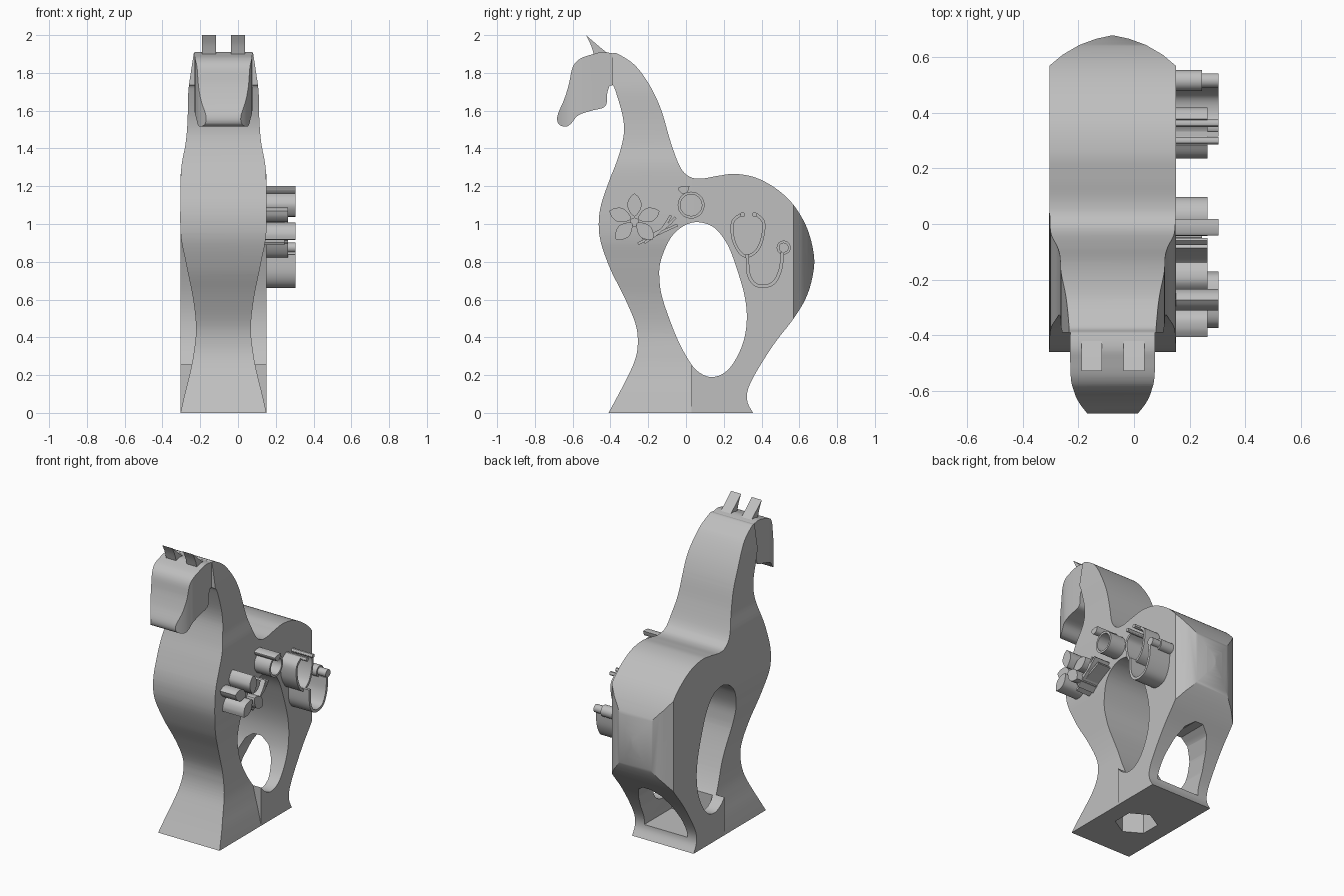
import bpy, bmesh, math
from mathutils import Vector

CX = -0.077          # middle of the body thickness
SIDE = 0.15          # face that carries the raised motifs

if "Cube" in bpy.data.objects:
    bpy.data.objects.remove(bpy.data.objects["Cube"], do_unlink=True)

grey = bpy.data.materials.new("plain grey")
grey.use_nodes = True
grey.diffuse_color = (0.52, 0.52, 0.52, 1)
grey.node_tree.nodes["Principled BSDF"].inputs["Base Color"].default_value = (0.52, 0.52, 0.52, 1)


def spline(pts, closed=True, steps=6):
    """Smooth path through the points; a repeated point makes a corner."""
    n, out = len(pts), []
    at = lambda i: Vector(pts[i % n] if closed else pts[min(max(i, 0), n - 1)])
    for i in range(n if closed else n - 1):
        a, b, c, d = at(i - 1), at(i), at(i + 1), at(i + 2)
        if b == c:
            continue
        for k in range(steps):
            t = k / steps
            p = b + (c - a) * t / 2 + (a - b * 2.5 + c * 2 - d / 2) * t * t
            p += (b * 1.5 - a / 2 - c * 1.5 + d / 2) * t ** 3
            out.append(p)
    if not closed:
        out.append(at(n - 1))
    return out


def mirrored(half):
    """Close an outline given as (half width, height) about the body centre."""
    return [(CX + w, v) for w, v in half] + [(CX - w, v) for w, v in reversed(half)]


def to_object(name, bm):
    bmesh.ops.recalc_face_normals(bm, faces=bm.faces)
    mesh = bpy.data.meshes.new(name)
    bm.to_mesh(mesh)
    bm.free()
    mesh.materials.append(grey)
    obj = bpy.data.objects.new(name, mesh)
    bpy.context.collection.objects.link(obj)
    return obj


def prism(name, outline, axis, a, b):
    """Extrude a flat outline along one axis from a to b."""
    place = {"x": lambda u, v, d: (d, u, v), "y": lambda u, v, d: (u, d, v),
             "z": lambda u, v, d: (u, v, d)}[axis]
    bm = bmesh.new()
    near = [bm.verts.new(place(u, v, a)) for u, v in outline]
    far = [bm.verts.new(place(u, v, b)) for u, v in outline]
    bm.faces.new(near)
    bm.faces.new(far)
    for i in range(len(near)):
        bm.faces.new((near[i - 1], near[i], far[i], far[i - 1]))
    return to_object(name, bm)


def ribbon(name, path, width, top, closed=False):
    """Raised band of constant width following a path on the side face."""
    bm, n, rows = bmesh.new(), len(path), []
    for i, p in enumerate(path):
        q = path[(i + 1) % n] if closed or i < n - 1 else p
        d = (q - (path[i - 1] if closed or i else p)).normalized()
        off = Vector((-d.y, d.x)) * width / 2
        rows.append([bm.verts.new((x, *e)) for x, e in (
            (SIDE - 0.01, p - off), (top, p - off), (top, p + off), (SIDE - 0.01, p + off))])
    for i in range(0 if closed else 1, n):
        for k in range(4):
            bm.faces.new((rows[i - 1][k - 1], rows[i - 1][k], rows[i][k], rows[i][k - 1]))
    if not closed:
        bm.faces.new(rows[0])
        bm.faces.new(rows[-1])
    return to_object(name, bm)


def circle(y, z, r, n=32):
    return [Vector((y + r * math.cos(math.tau * i / n), z + r * math.sin(math.tau * i / n)))
            for i in range(n)]


def combine(obj, other, operation):
    """Apply a boolean and drop the helper."""
    mod = obj.modifiers.new("cut", "BOOLEAN")
    mod.operation, mod.object, mod.solver = operation, other, "EXACT"
    graph = bpy.context.evaluated_depsgraph_get()
    mesh = bpy.data.meshes.new_from_object(obj.evaluated_get(graph))
    obj.modifiers.clear()
    obj.data = mesh
    bpy.data.objects.remove(other, do_unlink=True)


# Body and neck silhouette
body = prism("body", spline([
    (-.41, 0), (-.41, 0), (-.33, .15), (-.27, .28), (-.255, .38), (-.27, .48), (-.33, .62),
    (-.4, .76), (-.45, .9), (-.462, 1), (-.45, 1.1), (-.41, 1.22), (-.36, 1.35), (-.33, 1.47),
    (-.335, 1.57), (-.375, 1.71), (-.39, 1.735), (-.39, 1.735), (-.39, 1.904), (-.39, 1.904),
    (-.36, 1.9), (-.27, 1.84), (-.19, 1.73), (-.13, 1.6), (-.08, 1.43), (-.03, 1.3), (.02, 1.25),
    (.08, 1.24), (.17, 1.255), (.26, 1.265), (.37, 1.245), (.48, 1.185), (.57, 1.1), (.64, .98),
    (.675, .85), (.675, .75), (.64, .62), (.57, .5), (.47, .37), (.38, .23), (.33, .13),
    (.325, .06), (.355, 0), (.355, 0)]), "x", -.4, .25)

# Front trim narrows the leg and neck, rear trim rounds the rump
front = prism("front_trim", mirrored([(.2275, -.05)] + spline([
    (.2275, 0), (.205, .1), (.18, .2), (.16, .3), (.145, .44), (.16, .6),
    (.2, .8), (.2265, .95), (.2275, 1.15), (.223, 1.3), (.2, 1.43), (.19, 1.55), (.186, 1.7),
    (.17, 1.82), (.153, 1.93)], False)), "y", -1, .04)
rear = prism("rear_trim", mirrored([
    (.2278, .03), (.2278, .57), (.18, .61), (.12, .645), (.06, .667), (.001, .68)]), "z", -.1, 1.5)
combine(front, rear, "UNION")
combine(body, front, "INTERSECT")

# Side opening, rear arch and base pocket
combine(body, prism("side_opening", spline([
    (.06, 1.01), (-.02, .985), (-.085, .92), (-.135, .8), (-.14, .7), (-.12, .59), (-.045, .39),
    (.03, .255), (.085, .205), (.14, .19), (.2, .21), (.255, .27), (.305, .38), (.322, .5),
    (.31, .62), (.27, .76), (.22, .89), (.15, .98)]), "x", -1, 1), "DIFFERENCE")
combine(body, prism("rear_arch", mirrored([
    (.16, .08), (.15, .22), (.125, .32), (.085, .4), (.03, .44)]), "y", .035, 1), "DIFFERENCE")
pocket = [(CX + .13 * math.sin(math.tau * i / 6), -.07 + .13 * math.cos(math.tau * i / 6))
          for i in range(6)]
combine(body, prism("base_pocket", pocket, "z", -.1, .15), "DIFFERENCE")

# Head with rounded muzzle
head = prism("head", spline([
    (-.37, 1.75), (-.37, 1.75), (-.39, 1.735), (-.405, 1.73), (-.417, 1.69), (-.42, 1.64),
    (-.44, 1.615), (-.5, 1.6), (-.57, 1.575), (-.61, 1.53), (-.64, 1.515), (-.675, 1.53),
    (-.68, 1.575), (-.645, 1.66), (-.62, 1.74), (-.6, 1.83), (-.56, 1.875), (-.49, 1.9),
    (-.44, 1.91), (-.37, 1.9), (-.37, 1.9)]), "x", -.4, .25)
combine(head, prism("muzzle_trim", mirrored(spline([
    (.152, -.3), (.152, -.53), (.14, -.6), (.12, -.645), (.085, -.69)], False)), "z", 1, 2),
    "INTERSECT")
combine(body, head, "UNION")

# Ears
for name, x in (("right_ear", -.19), ("left_ear", -.037)):
    prism(name, spline([(-.53, 2), (-.53, 2), (-.505, 1.95), (-.485, 1.89), (-.485, 1.89),
                        (-.41, 1.9), (-.41, 1.9), (-.46, 1.94)]), "x", x, x + .074)

# Flower: five petals, centre and three pods
for i, (angle, top) in enumerate(((90, .305), (20, .265), (160, .265), (226, .305), (314, .305))):
    along = Vector((math.cos(math.radians(angle)), math.sin(math.radians(angle))))
    across = Vector((-along.y, along.x))
    shape = [(.02, 0), (.05, .028), (.085, .038), (.12, .024), (.142, 0), (.142, 0),
             (.12, -.024), (.085, -.038), (.05, -.028)]
    prism(f"petal_{i + 1}", [Vector((-.273, 1.02)) + along * u + across * v
                             for u, v in spline(shape)], "x", SIDE - .01, top)
prism("flower_centre", circle(-.273, 1.01, .024, 12), "x", SIDE - .01, .245)
for i, pod in enumerate(([(-.255, .895), (-.165, .94), (-.045, .995)],
                         [(-.23, .92), (-.12, .975), (-.055, 1.035)],
                         [(-.22, .9), (-.13, .97), (-.08, 1.045)])):
    ribbon(f"pod_{i + 1}", spline(pod, False), .014, .265 if i else .245)

# Finger ring with leaf-shaped setting
ribbon("ring_band", circle(.027, 1.1, .064), .014, .265, True)
prism("ring_setting", spline([(-.042, 1.19), (-.015, 1.2), (.018, 1.2), (.018, 1.2),
                              (.008, 1.17), (-.015, 1.16), (-.03, 1.168)]), "x", SIDE - .01, .305)

# Listening instrument: yoke, tube, ear tips and chest piece
ribbon("yoke", spline([(.29, 1.05), (.247, 1.01), (.25, .92), (.285, .85), (.325, .83),
                       (.375, .86), (.405, .93), (.41, 1.01), (.373, 1.05)], False), .016, .265)
ribbon("tube", spline([(.325, .84), (.33, .74), (.36, .685), (.41, .67), (.465, .69),
                       (.5, .76), (.51, .85)], False), .018, .305)
for name, y in (("front_ear_tip", .3), ("rear_ear_tip", .363)):
    prism(name, circle(y, 1.05, .013, 12), "x", SIDE - .01, .305)
prism("chest_piece", circle(.517, .875, .037), "x", SIDE - .01, .245)
prism("chest_piece_cap", circle(.517, .875, .026), "x", SIDE - .01, .305)

# Smooth shading with sharp edges kept
bpy.ops.object.select_all(action="DESELECT")
for obj in bpy.context.collection.objects:
    if obj.type == "MESH" and obj.data.materials and obj.data.materials[0] == grey:
        obj.select_set(True)
        bpy.context.view_layer.objects.active = obj
bpy.ops.object.shade_smooth_by_angle(angle=math.radians(30))
